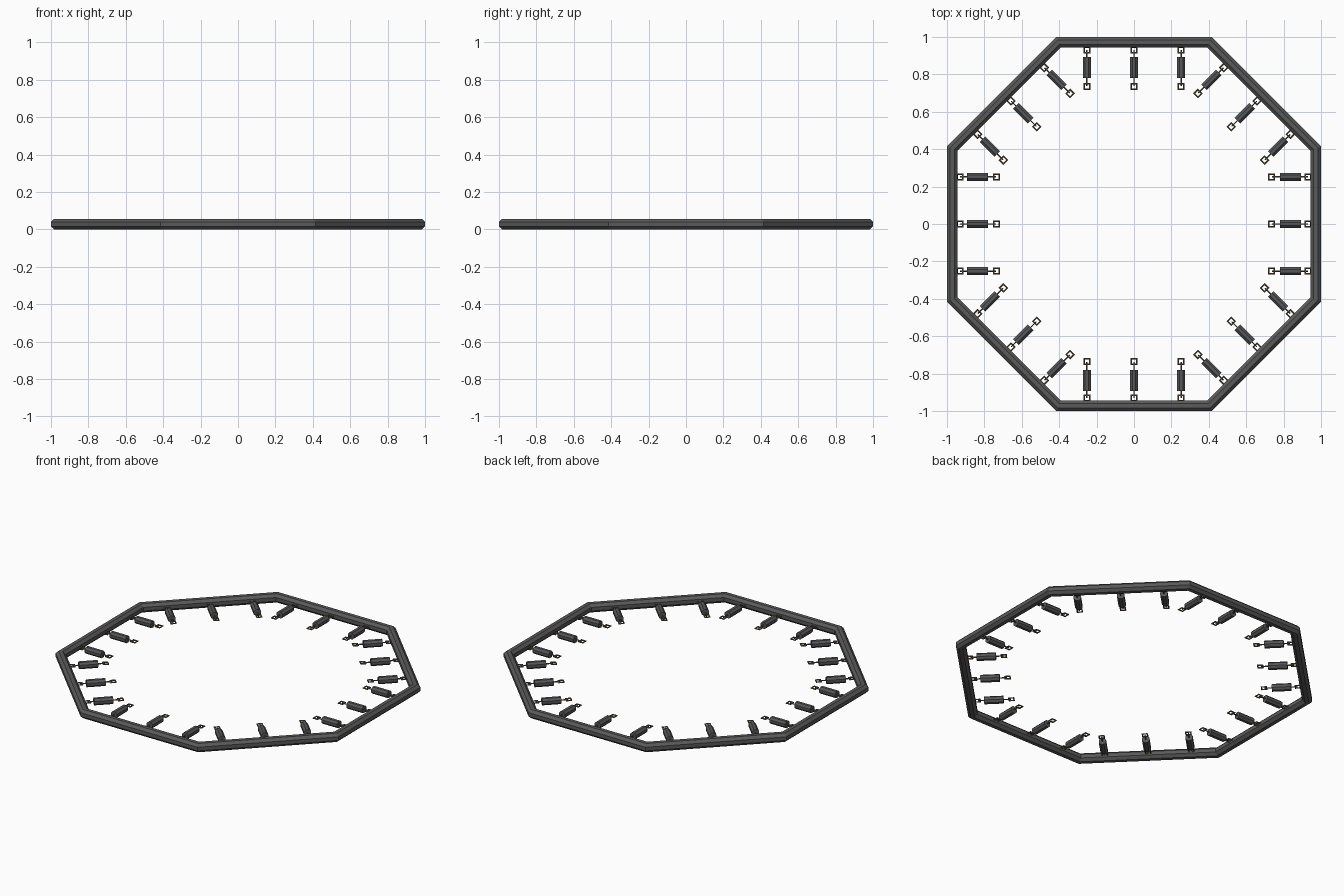
import bpy, bmesh, math
from mathutils import Matrix, Vector

if "Cube" in bpy.data.objects:
    bpy.data.objects.remove(bpy.data.objects["Cube"])


def material(name, col):
    m = bpy.data.materials.new(name)
    m.diffuse_color = (*col, 1)
    m.use_nodes = True
    m.node_tree.nodes["Principled BSDF"].inputs["Base Color"].default_value = m.diffuse_color
    return m


FRAME = material("dark grey steel", (0.105, 0.102, 0.102))
SPRING = material("spring grey", (0.095, 0.095, 0.1))
HOOK = material("bronze hook", (0.17, 0.105, 0.045))
ZC = 0.028


def ring(bm, corners, apothem, sides, tube, start, tube_start):
    """Polygonal ring swept with a low-poly round section, mitred corners."""
    loops = []
    for i in range(corners):
        a = start + 2 * math.pi * i / corners
        loop = []
        for j in range(sides):
            t = tube_start + 2 * math.pi * j / sides
            r = (apothem + tube * math.cos(t)) / math.cos(math.pi / corners)
            loop.append(bm.verts.new((r * math.cos(a), r * math.sin(a), tube * math.sin(t))))
        loops.append(loop)
    for i in range(corners):
        p, q = loops[i], loops[(i + 1) % corners]
        for j in range(sides):
            k = (j + 1) % sides
            bm.faces.new((p[j], q[j], q[k], p[k]))


def finish(name, bm, mat, matrix=Matrix()):
    bmesh.ops.recalc_face_normals(bm, faces=bm.faces)
    me = bpy.data.meshes.new(name)
    bm.to_mesh(me)
    bm.free()
    me.materials.append(mat)
    ob = bpy.data.objects.new(name, me)
    ob.matrix_world = matrix
    bpy.context.collection.objects.link(ob)
    return ob


def rod(bm, x0, x1, radius, sides):
    """Cylinder lying along x with flats up and down."""
    m = (Matrix.Translation(((x0 + x1) / 2, 0, 0)) @ Matrix.Rotation(math.pi / 2, 4, 'Y')
         @ Matrix.Rotation(math.pi / sides, 4, 'Z'))
    bmesh.ops.create_cone(bm, cap_ends=True, segments=sides, radius1=radius,
                          radius2=radius, depth=x1 - x0, matrix=m)


# octagonal frame of eight-sided tube
bm = bmesh.new()
tube = 0.028 / math.cos(math.pi / 8)
ring(bm, 8, 0.972, 8, tube, math.pi / 8, math.pi / 8)
finish("frame", bm, FRAME, Matrix.Translation((0, 0, ZC)))

# three springs on each of the eight sides
for side in range(8):
    for n, off in enumerate((-0.252, 0, 0.252)):
        M = (Matrix.Translation((0, 0, ZC)) @ Matrix.Rotation(side * math.pi / 4, 4, 'Z')
             @ Matrix.Translation((0, off, 0)))
        tag = f"{side}_{n}"
        # coil body with thin core wire
        bm = bmesh.new()
        rod(bm, 0.781, 0.893, 0.023, 8)
        rod(bm, 0.738, 0.93, 0.004, 6)
        finish("spring_" + tag, bm, SPRING, M)
        # square end loops
        bm = bmesh.new()
        for x in (0.735, 0.931):
            old = set(bm.verts)
            ring(bm, 4, 0.0145, 6, 0.004, math.pi / 4, 0)
            bmesh.ops.translate(bm, vec=Vector((x, 0, 0)),
                                verts=[v for v in bm.verts if v not in old])
        finish("hooks_" + tag, bm, HOOK, M)
